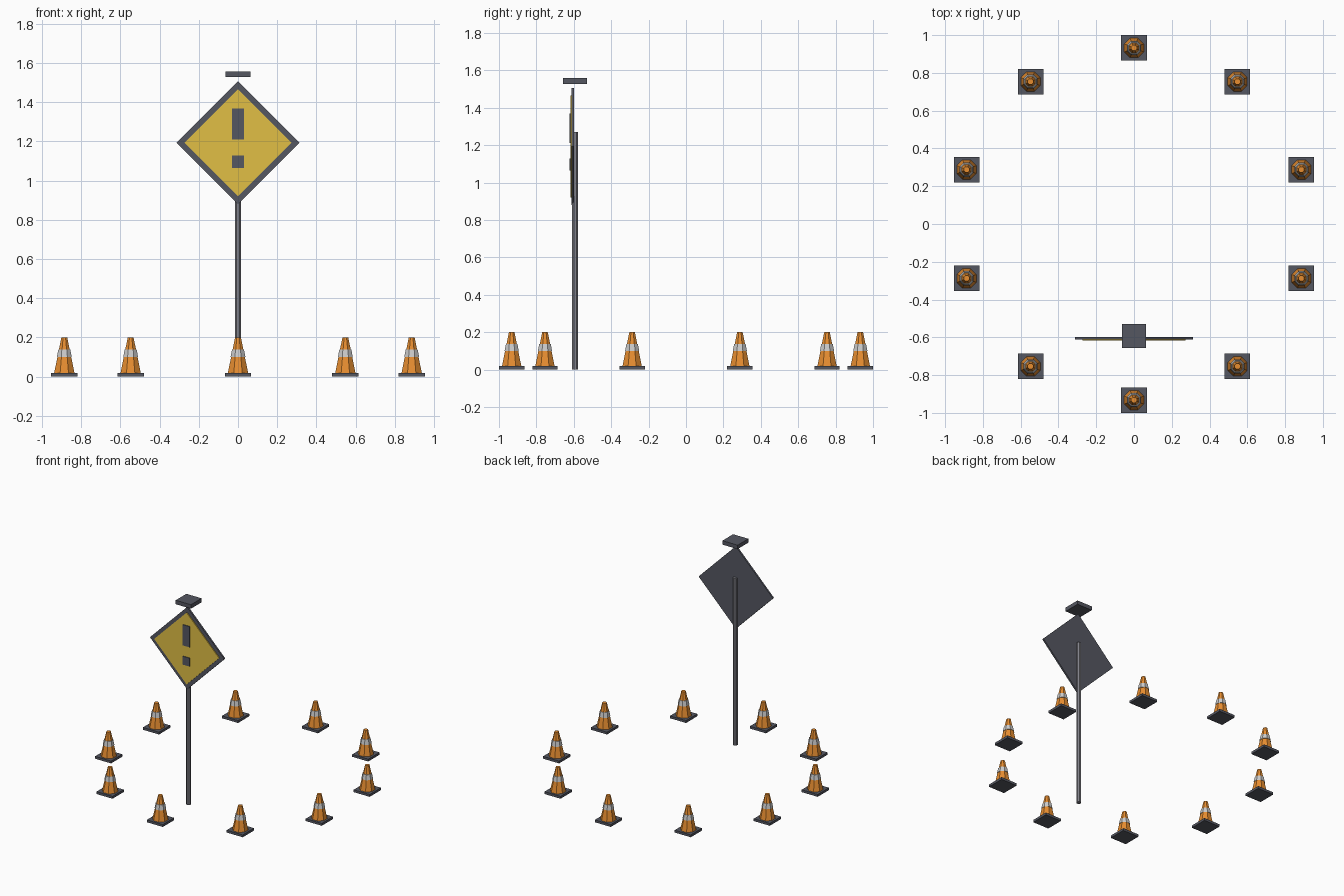
import bpy, bmesh, math
from mathutils import Matrix

if "Cube" in bpy.data.objects:
    bpy.data.objects.remove(bpy.data.objects["Cube"])

def material(name, rgb):
    m = bpy.data.materials.new(name)
    m.diffuse_color = (*rgb, 1)
    m.use_nodes = True
    m.node_tree.nodes["Principled BSDF"].inputs["Base Color"].default_value = m.diffuse_color
    return m

DARK = material("dark_grey", (0.09, 0.095, 0.12))
STEEL = material("steel_grey", (0.22, 0.22, 0.25))
ORANGE = material("orange", (0.8, 0.27, 0.03))
WHITE = material("white", (0.8, 0.8, 0.8))
YELLOW = material("yellow", (0.75, 0.52, 0.06))

def finish(name, bm, mat):
    me = bpy.data.meshes.new(name)
    bm.to_mesh(me)
    bm.free()
    me.materials.append(mat)
    ob = bpy.data.objects.new(name, me)
    bpy.context.collection.objects.link(ob)
    return ob

def box(name, size, loc, mat, roll=0):
    bm = bmesh.new()
    bmesh.ops.create_cube(bm, size=1, matrix=Matrix.Translation(loc)
                          @ Matrix.Rotation(roll, 4, 'Y') @ Matrix.Diagonal((*size, 1)))
    return finish(name, bm, mat)

def frustum(name, r1, r2, z1, z2, x, y, mat, sides=8):
    bm = bmesh.new()
    bmesh.ops.create_cone(bm, cap_ends=True, segments=sides, radius1=r1, radius2=r2, depth=z2 - z1,
                          matrix=Matrix.Translation((x, y, (z1 + z2) / 2))
                          @ Matrix.Rotation(math.pi / sides, 4, 'Z'))
    return finish(name, bm, mat)

# Ring of ten traffic cones
for i in range(10):
    a = math.radians(90 + 36 * i)
    x, y = 0.932 * math.cos(a), 0.932 * math.sin(a)
    box(f"cone_base_{i}", (0.135, 0.135, 0.018), (x, y, 0.009), DARK)
    frustum(f"cone_body_{i}", 0.056, 0.016, 0.018, 0.2, x, y, ORANGE)
    frustum(f"cone_band_{i}", 0.041, 0.033, 0.1, 0.138, x, y, WHITE)

# Sign post
PY = -0.593
frustum("sign_post", 0.017, 0.017, 0, 1.27, 0, PY, STEEL)

# Diamond sign: backing plate and yellow face
Q = math.pi / 4
R2 = math.sqrt(2)
box("sign_plate", (0.313 * R2, 0.013, 0.313 * R2), (0, -0.6045, 1.193), DARK, Q)
box("sign_face", (0.273 * R2, 0.008, 0.273 * R2), (0, -0.614, 1.193), YELLOW, Q)

# Warning mark: bar and square dot
box("warning_bar", (0.06, 0.008, 0.158), (0, -0.619, 1.29), DARK)
box("warning_dot", (0.06, 0.008, 0.064), (0, -0.619, 1.097), DARK)

# Lamp box above the sign
box("sign_top_box", (0.128, 0.128, 0.03), (0, PY, 1.543), DARK)
